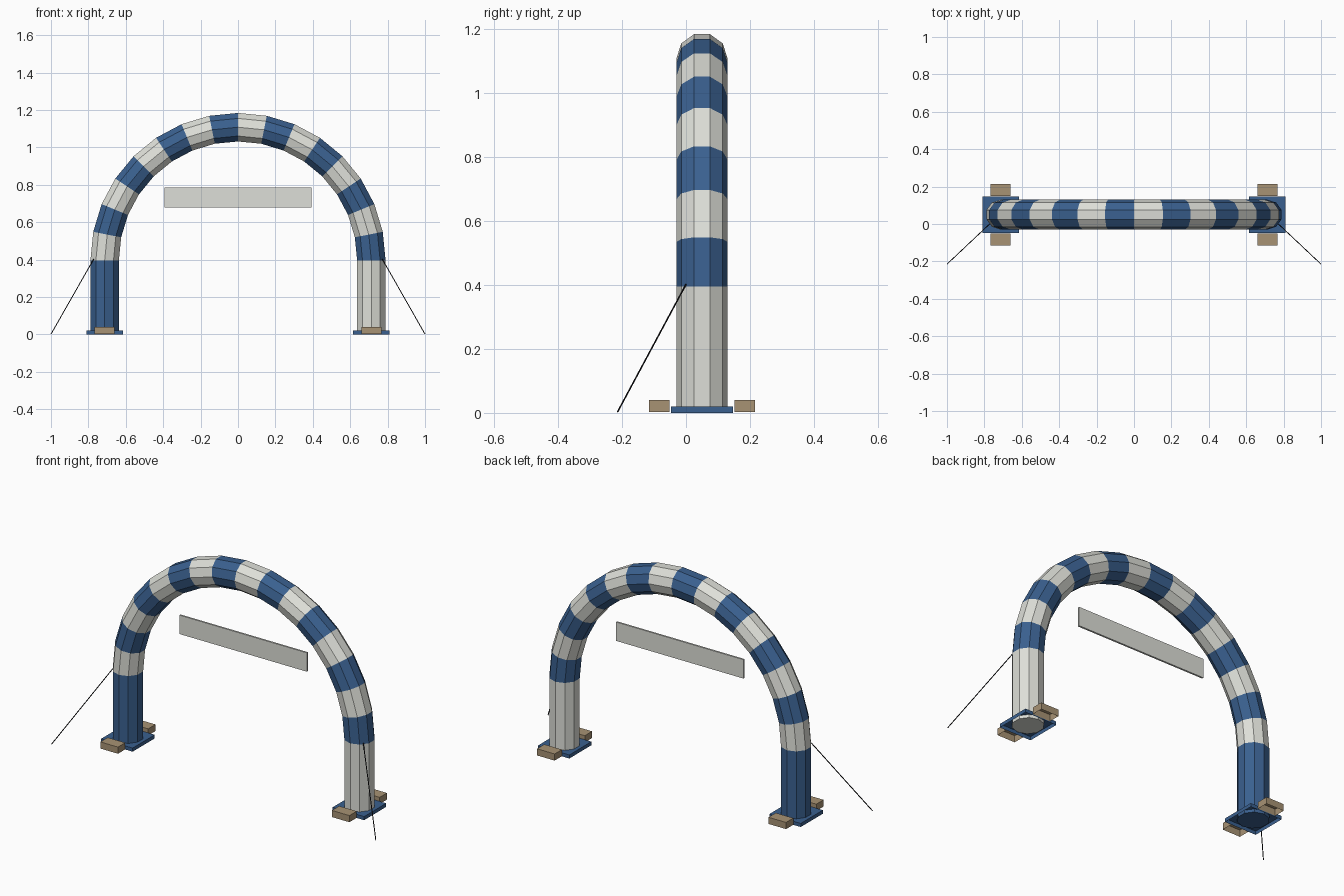
import bpy, bmesh, math
from mathutils import Vector

if "Cube" in bpy.data.objects:
    bpy.data.objects.remove(bpy.data.objects["Cube"])

Y0 = 0.05          # depth of the arch plane
R = 0.713          # arch centre-line radius
SPRING = 0.395     # height where the legs meet the curve
TUBE = 0.08        # tube radius
SIDES, SEGS = 10, 16


def material(name, rgb):
    m = bpy.data.materials.new(name)
    m.diffuse_color = (*rgb, 1)
    m.use_nodes = True
    m.node_tree.nodes["Principled BSDF"].inputs["Base Color"].default_value = m.diffuse_color
    return m


WHITE = material("off_white", (0.73, 0.74, 0.69))
BLUE = material("blue", (0.042, 0.117, 0.275))
TAN = material("sand_tan", (0.39, 0.29, 0.175))
BLACK = material("rope_black", (0.008, 0.008, 0.01))


def finish(bm, name, *mats):
    me = bpy.data.meshes.new(name)
    bm.to_mesh(me)
    bm.free()
    ob = bpy.data.objects.new(name, me)
    for m in mats:
        me.materials.append(m)
    bpy.context.collection.objects.link(ob)
    return ob


def box(name, lo, hi, mat, open_bottom=False):
    bm = bmesh.new()
    bmesh.ops.create_cube(bm, size=1)
    lo, hi = Vector(lo), Vector(hi)
    for v in bm.verts:
        v.co = Vector([(lo[i] + hi[i]) / 2 + v.co[i] * (hi[i] - lo[i]) for i in range(3)])
    if open_bottom:
        bm.normal_update()
        down = [f for f in bm.faces if f.normal.z < -0.9]
        bmesh.ops.delete(bm, geom=down, context='FACES_ONLY')
    return finish(bm, name, mat)


# Striped inflatable arch: rings swept up the left leg, over, and down the right
stations = [((-R, 0.003), 0.0)]
for i in range(SEGS + 1):
    a = math.pi * i / SEGS
    stations.append(((-R * math.cos(a), SPRING + R * math.sin(a)), a))
stations.append(((R, 0.003), math.pi))

bm = bmesh.new()
rings = []
for (x, z), a in stations:
    ring = []
    for k in range(SIDES):
        t = 2 * math.pi * (k + 0.5) / SIDES
        d = TUBE * math.cos(t)
        ring.append(bm.verts.new((x - d * math.cos(a), Y0 + TUBE * math.sin(t), z + d * math.sin(a))))
    rings.append(ring)
for s in range(len(rings) - 1):
    for k in range(SIDES):
        j = (k + 1) % SIDES
        f = bm.faces.new((rings[s][k], rings[s][j], rings[s + 1][j], rings[s + 1][k]))
        f.material_index = s % 2          # alternate blue and white
bm.faces.new(rings[0]).material_index = 0
bm.faces.new(rings[-1]).material_index = 1
bmesh.ops.recalc_face_normals(bm, faces=bm.faces)
finish(bm, "striped_arch", BLUE, WHITE)

# Hanging banner
box("banner", (-0.393, Y0 - 0.005, 0.68), (0.393, Y0 + 0.005, 0.785), WHITE)

for side, sx in (("left", -1), ("right", 1)):
    cx = sx * 0.713
    # Base plate under each leg
    box(side + "_base_plate", (cx - 0.097, Y0 - 0.097, 0), (cx + 0.097, Y0 + 0.097, 0.02), BLUE, True)
    # Sandbag weights in front and behind
    for end, y in (("front", -0.083), ("back", 0.183)):
        box(f"{side}_{end}_weight", (cx - 0.054, y - 0.032, 0.003), (cx + 0.054, y + 0.032, 0.04), TAN, True)
    # Guy rope to the ground
    a, b = Vector((sx * 0.772, 0.0, 0.402)), Vector((sx * 0.999, -0.214, 0.003))
    bm = bmesh.new()
    bmesh.ops.create_cone(bm, cap_ends=True, segments=6, radius1=0.0025, radius2=0.0025, depth=(b - a).length)
    rope = finish(bm, side + "_guy_rope", BLACK)
    rope.location = (a + b) / 2
    rope.rotation_euler = (b - a).to_track_quat('Z', 'Y').to_euler()
